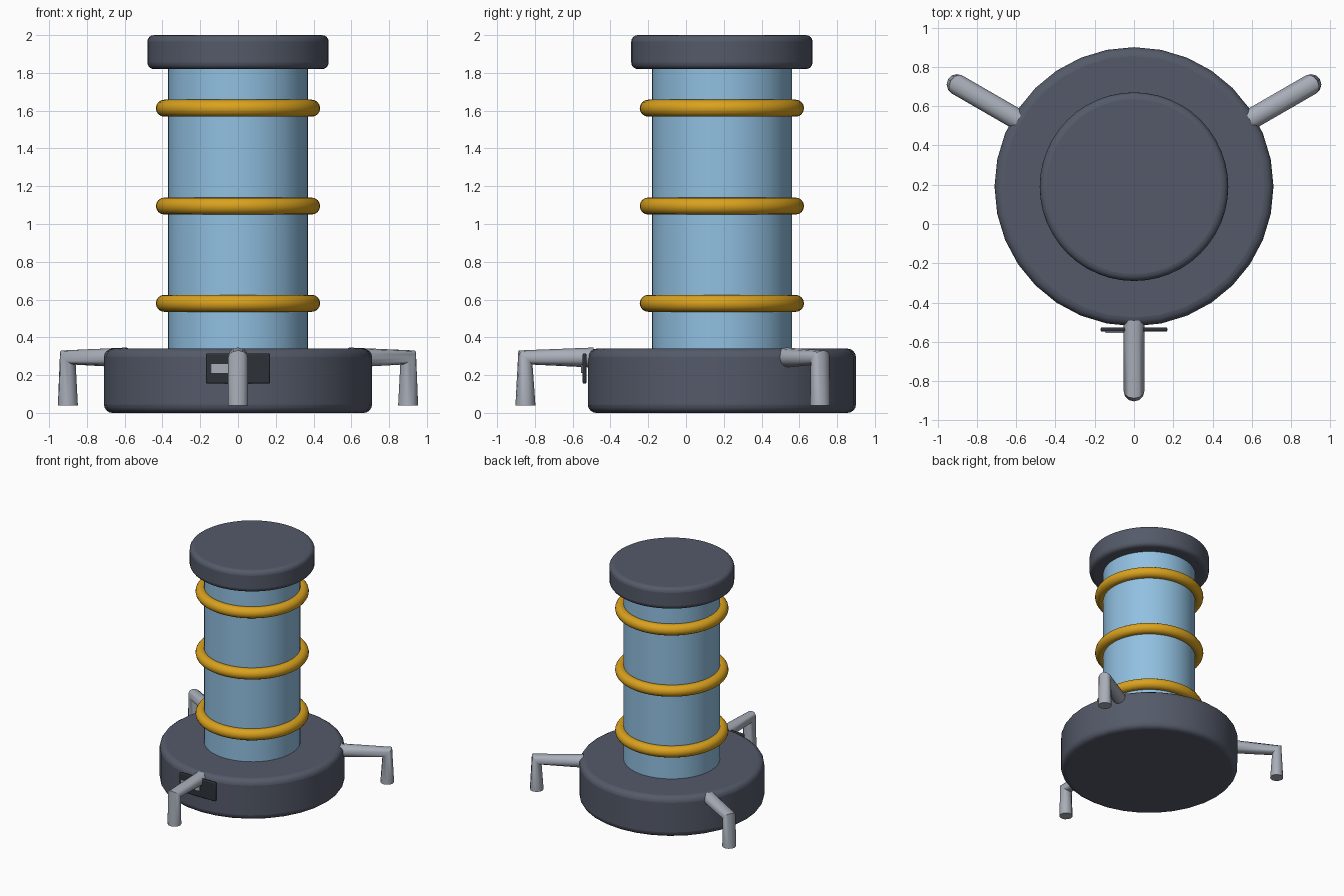
import bpy
import math

cube = bpy.data.objects.get("Cube")
if cube:
    bpy.data.objects.remove(cube, do_unlink=True)

AXIS_Y = 0.19  # the column stands behind the centre line


def material(name, rgb):
    mat = bpy.data.materials.new(name)
    mat.use_nodes = True
    mat.diffuse_color = (*rgb, 1)
    mat.node_tree.nodes["Principled BSDF"].inputs["Base Color"].default_value = (*rgb, 1)
    return mat


slate = material("slate_grey", (0.089, 0.102, 0.141))
glass_blue = material("light_blue", (0.283, 0.527, 0.753))
gold = material("gold", (0.70, 0.36, 0.013))
metal = material("pale_metal", (0.39, 0.42, 0.48))
charcoal = material("charcoal", (0.026, 0.032, 0.04))


def finish(obj, name, mat, bevel=0, segments=4):
    obj.name = name
    obj.data.materials.append(mat)
    if bevel:
        mod = obj.modifiers.new("rounded_edges", "BEVEL")
        mod.width = bevel
        mod.segments = segments
    bpy.ops.object.shade_smooth_by_angle(angle=math.radians(35))
    return obj


def drum(name, radius, bottom, top, mat, bevel=0, sides=32):
    bpy.ops.mesh.primitive_cylinder_add(
        vertices=sides, radius=radius, depth=top - bottom,
        location=(0, AXIS_Y, (bottom + top) / 2))
    return finish(bpy.context.object, name, mat, bevel)


def plate(name, x0, x1, y0, y1, z0, z1, mat, bevel):
    bpy.ops.mesh.primitive_cube_add(
        size=1, location=((x0 + x1) / 2, (y0 + y1) / 2, (z0 + z1) / 2))
    obj = bpy.context.object
    obj.scale = (x1 - x0, y1 - y0, z1 - z0)
    bpy.ops.object.transform_apply(location=False, rotation=False, scale=True)
    return finish(obj, name, mat, bevel, 2)


# Base, column and lid
drum("base", 0.71, 0, 0.34, slate, 0.045)
drum("column", 0.37, 0.32, 1.84, glass_blue, sides=48)
drum("lid", 0.48, 1.82, 2.0, slate, 0.035, sides=48)

# Bands around the column
for label, z in (("lower", 0.58), ("middle", 1.095), ("upper", 1.613)):
    bpy.ops.mesh.primitive_torus_add(
        major_radius=0.39, minor_radius=0.045, major_segments=48,
        minor_segments=16, location=(0, AXIS_Y, z))
    finish(bpy.context.object, label + "_band", gold)

# Three bent tube legs, narrowing at the mitred elbow
for label, degrees in (("front", -90), ("left", 30), ("right", 150)):
    angle = math.radians(degrees)
    curve = bpy.data.curves.new(label + "_leg", "CURVE")
    curve.dimensions = "3D"
    curve.bevel_depth = 0.053
    curve.bevel_resolution = 4
    curve.use_fill_caps = True
    spline = curve.splines.new("POLY")
    spline.points.add(2)
    for point, (r, z) in zip(spline.points, ((0.68, 0.293), (1.04, 0.293), (1.04, 0.04))):
        point.co = (r * math.cos(angle), AXIS_Y + r * math.sin(angle), z, 1)
    leg = bpy.data.objects.new(label + "_leg", curve)
    bpy.context.collection.objects.link(leg)
    bpy.ops.object.select_all(action="DESELECT")
    leg.select_set(True)
    bpy.context.view_layer.objects.active = leg
    bpy.ops.object.convert(target="MESH")
    finish(bpy.context.object, label + "_leg", metal)

# Front panel with a thin light strip
plate("front_panel", -0.17, 0.17, -0.548, -0.526, 0.155, 0.315, charcoal, 0.008)
plate("panel_strip", -0.145, 0.03, -0.555, -0.547, 0.21, 0.26, metal, 0.002)
